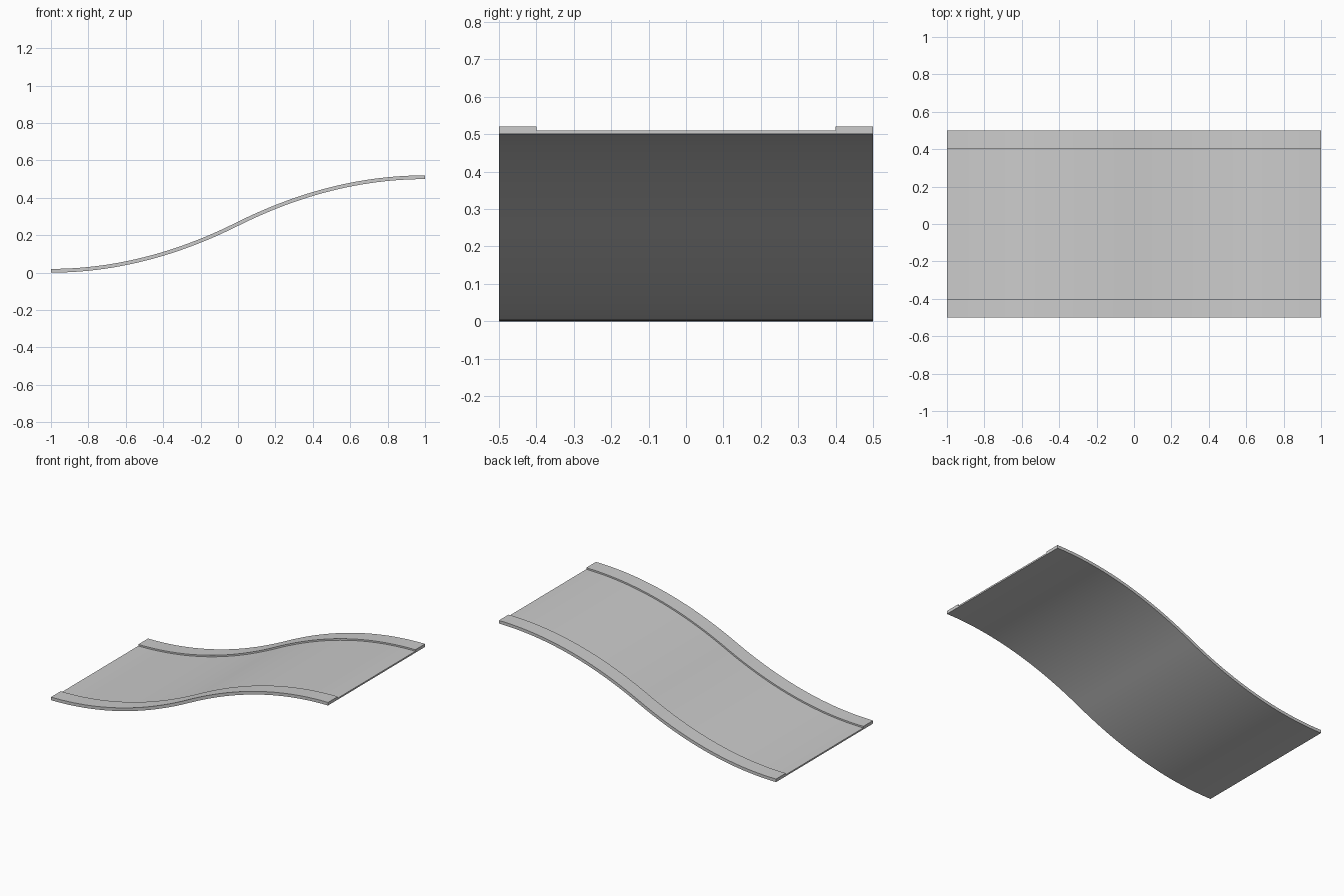
import bpy, bmesh, math

old = bpy.data.objects.get("Cube")
if old:
    bpy.data.objects.remove(old, do_unlink=True)

LENGTH, RISE, STEPS = 2.0, 0.5, 48
DECK, CURB = 0.01, 0.02          # heights above the underside
OUTER, INNER = 0.5, 0.4          # half widths

grey = bpy.data.materials.new("light grey")
grey.use_nodes = True
color = (0.6, 0.6, 0.6, 1.0)
grey.diffuse_color = color
grey.node_tree.nodes["Principled BSDF"].inputs["Base Color"].default_value = color


def underside(x):
    """Height and slope of the S-shaped ramp: two mirrored parabolas."""
    t = 1 - abs(x)
    bend = RISE / 2 * t * t
    return (bend if x < 0 else RISE - bend), RISE * t


# Cross-section (y, height): flat deck with a raised curb on each side
half = [(OUTER, 0), (OUTER, CURB), (INNER, CURB), (INNER, DECK)]
section = half + [(-y, h) for y, h in reversed(half)]

# Sweep the section along the ramp, square to the slope
bm = bmesh.new()
rings = []
for i in range(STEPS + 1):
    x = -LENGTH / 2 + LENGTH * i / STEPS
    z, slope = underside(x)
    n = math.hypot(1, slope)
    rings.append([bm.verts.new((x - h * slope / n, y, z + h / n)) for y, h in section])

count = len(section)
for a, b in zip(rings, rings[1:]):
    for j in range(count):
        k = (j + 1) % count
        bm.faces.new((a[j], a[k], b[k], b[j]))

# End caps, split into deck and curbs
for ring in (rings[0], rings[-1]):
    bm.faces.new(ring)
bmesh.ops.recalc_face_normals(bm, faces=bm.faces)

mesh = bpy.data.meshes.new("curved_ramp")
bm.to_mesh(mesh)
bm.free()
mesh.materials.append(grey)
ramp = bpy.data.objects.new("curved_ramp", mesh)
bpy.context.collection.objects.link(ramp)

bpy.ops.object.select_all(action='DESELECT')
ramp.select_set(True)
bpy.context.view_layer.objects.active = ramp
bpy.ops.object.shade_smooth_by_angle(angle=math.radians(30))
